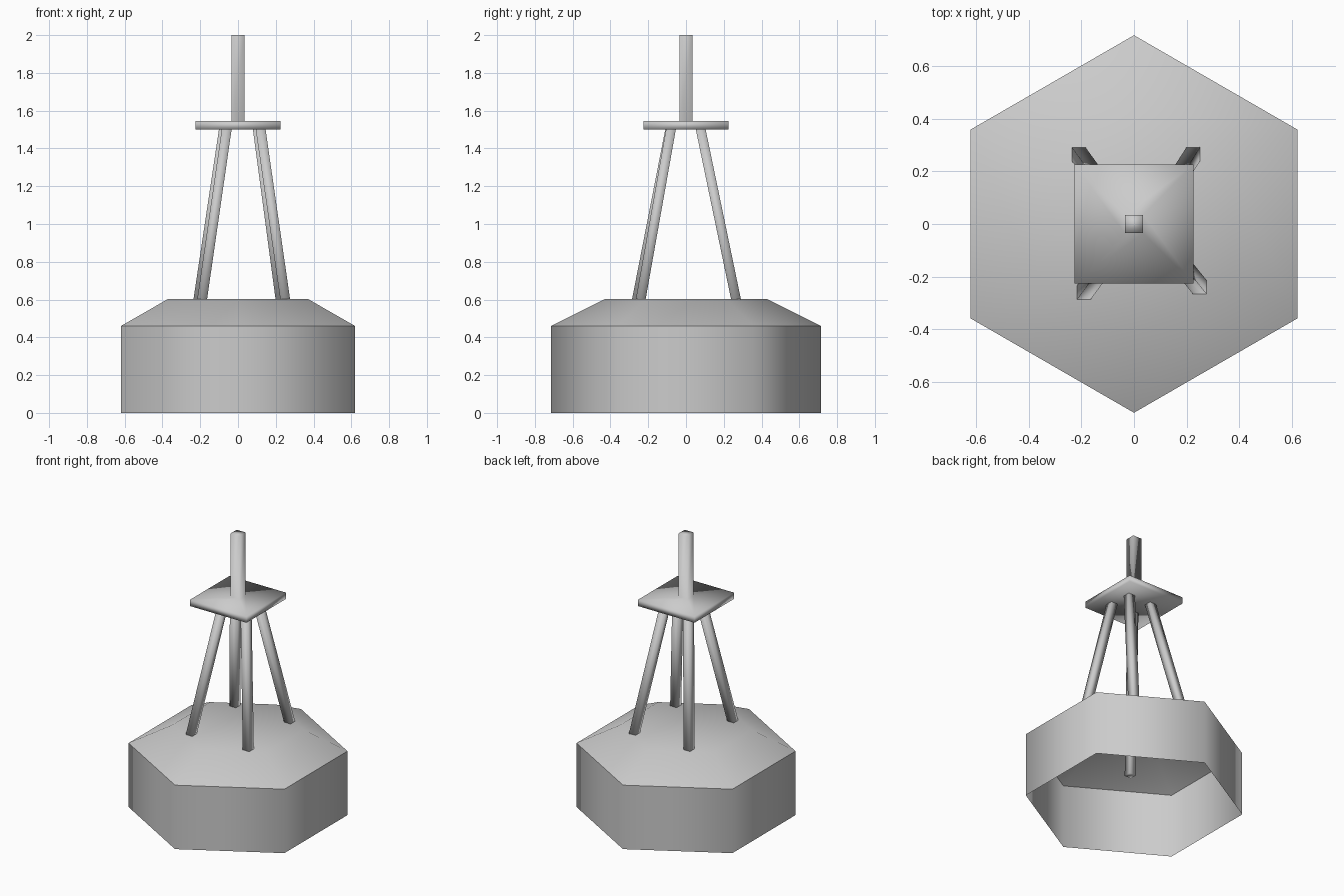
import bpy, bmesh, math

if "Cube" in bpy.data.objects:
    bpy.data.objects.remove(bpy.data.objects["Cube"])


def make(name, build):
    """Create a smooth-shaded object from a bmesh build function."""
    bm = bmesh.new()
    build(bm)
    bm.normal_update()
    for f in bm.faces:
        f.smooth = True
    mesh = bpy.data.meshes.new(name)
    bm.to_mesh(mesh)
    bm.free()
    ob = bpy.data.objects.new(name, mesh)
    bpy.context.collection.objects.link(ob)
    return ob


def loft(bm, rings, bottom=False, top=False):
    """Bridge rings of points, with optional end caps."""
    rows = [[bm.verts.new(p) for p in r] for r in rings]
    for a, b in zip(rows, rows[1:]):
        n = len(a)
        for i in range(n):
            j = (i + 1) % n
            bm.faces.new((a[i], a[j], b[j], b[i]))
    if bottom:
        bm.faces.new(rows[0][::-1])
    if top:
        bm.faces.new(rows[-1])


def hexagon(r, z):
    return [(r * math.cos(math.radians(30 + 60 * i)),
             r * math.sin(math.radians(30 + 60 * i)), z) for i in range(6)]


def square(h, z, x=0.0, y=0.0):
    return [(x + sx * h, y + sy * h, z)
            for sx, sy in ((-1, -1), (1, -1), (1, 1), (-1, 1))]


# Hexagonal float: open-bottomed wall and bevelled deck
R = 0.716
make("float_wall", lambda bm: loft(bm, [hexagon(R, 0), hexagon(R, 0.46)]))
make("float_deck", lambda bm: loft(bm, [hexagon(R, 0.46), hexagon(R * 0.6, 0.602)], top=True))

# Leaning legs: position at deck height (z 0.6) and under the plate (z 1.5)
legs = {
    "back_left_leg": ((-0.21, 0.265), (-0.075, 0.078)),
    "back_right_leg": ((0.225, 0.265), (0.105, 0.078)),
    "front_right_leg": ((0.25, -0.24), (0.12, -0.08)),
    "front_left_leg": ((-0.19, -0.26), (-0.06, -0.084)),
}


def leg_ring(foot, head, z):
    t = (z - 0.6) / 0.9
    x, y = (a + (b - a) * t for a, b in zip(foot, head))
    return square(0.026, z, x, y)


for name, (foot, head) in legs.items():
    make(name, lambda bm: loft(bm, [leg_ring(foot, head, 0.43), leg_ring(foot, head, 1.51)],
                               bottom=True, top=True))

# Square plate with the mast extruded from its middle
make("plate_and_mast", lambda bm: loft(
    bm, [square(0.225, 1.5), square(0.225, 1.545), square(0.035, 1.545), square(0.035, 2.0)],
    bottom=True, top=True))
